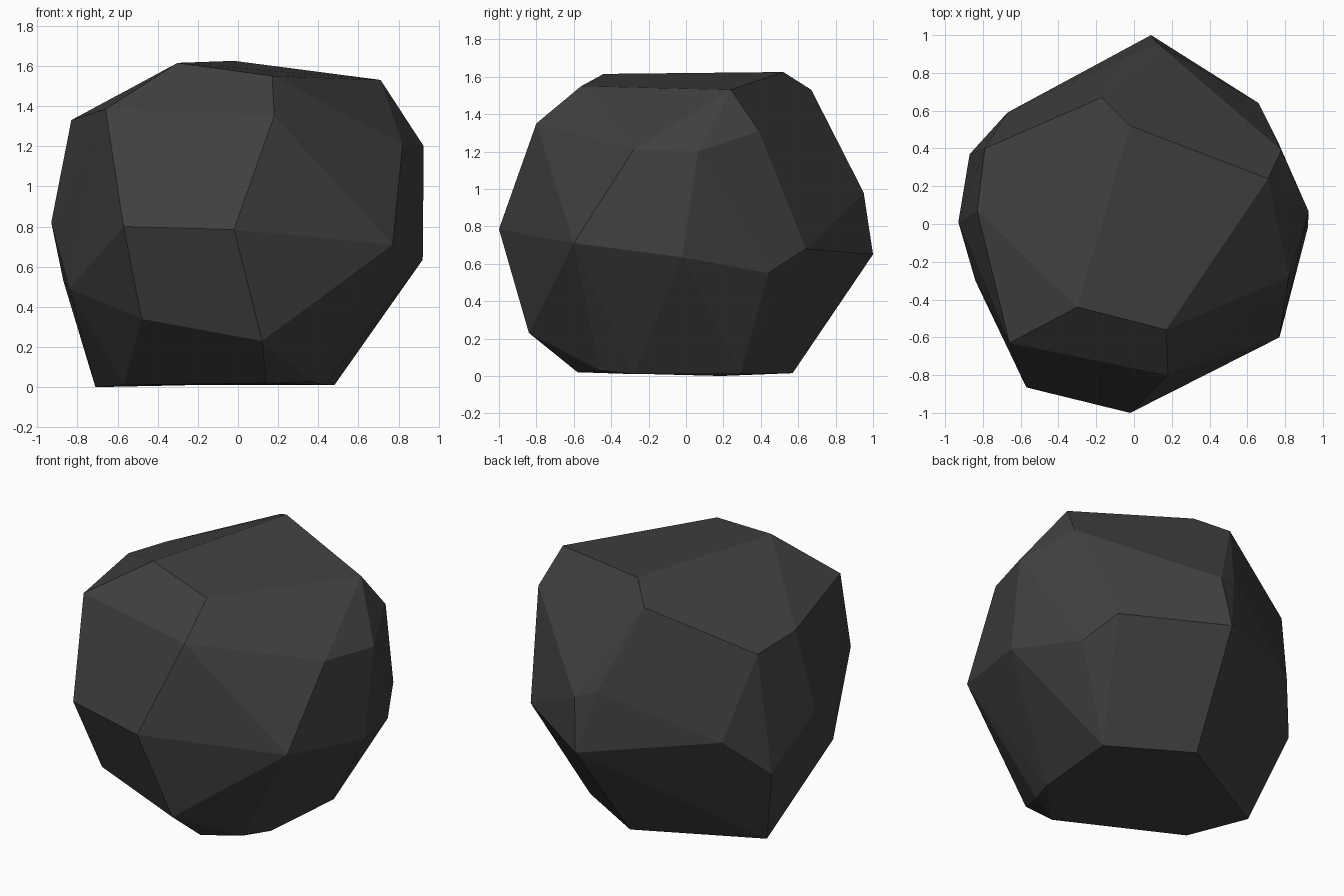
import bpy, bmesh, math

if "Cube" in bpy.data.objects:
    bpy.data.objects.remove(bpy.data.objects["Cube"])

# corner points of the faceted boulder, ring by ring
bottom = [(-.71, .19, 0), (-.57, -.2, .01), (.14, -.58, .02), (.36, -.46, .03),
          (.43, -.28, .01), (.48, .29, .01), (0, .57, .015)]
lower = [(-.48, -.70, .34), (.12, -.84, .23), (.77, -.60, .71), (.92, -.02, .635),
         (.76, .44, .55), (.66, .64, .68), (.09, 1, .65), (-.67, .59, .76),
         (-.87, .37, .53), (-.84, -.30, .49)]
middle = [(-.57, -.865, .80), (-.02, -1, .785), (.82, -.28, 1.21), (.925, .065, 1.20),
          (.13, .95, .98), (0, .91, 1.03), (-.93, .01, .82)]
upper = [(-.66, -.63, 1.385), (.18, -.80, 1.35), (.78, .39, 1.31), (-.17, .67, 1.53),
         (-.79, .40, 1.29), (-.83, .07, 1.33)]
top = [(-.30, -.44, 1.615), (.17, -.56, 1.55), (.71, .24, 1.53), (-.02, .52, 1.625)]

# wrap the points in a convex skin and merge nearly flat facets
bm = bmesh.new()
for p in bottom + lower + middle + upper + top:
    bm.verts.new(p)
bmesh.ops.convex_hull(bm, input=bm.verts[:])
loose = [v for v in bm.verts if not v.link_faces]
bmesh.ops.delete(bm, geom=loose, context='VERTS')
bmesh.ops.dissolve_limit(bm, angle_limit=math.radians(5),
                         verts=bm.verts[:], edges=bm.edges[:])
bmesh.ops.recalc_face_normals(bm, faces=bm.faces[:])

mesh = bpy.data.meshes.new("boulder")
bm.to_mesh(mesh)
bm.free()
boulder = bpy.data.objects.new("boulder", mesh)
bpy.context.collection.objects.link(boulder)

# dark stone colour
stone = bpy.data.materials.new("dark_stone")
stone.diffuse_color = (.05, .05, .05, 1)
stone.use_nodes = True
stone.node_tree.nodes["Principled BSDF"].inputs["Base Color"].default_value = stone.diffuse_color
mesh.materials.append(stone)
